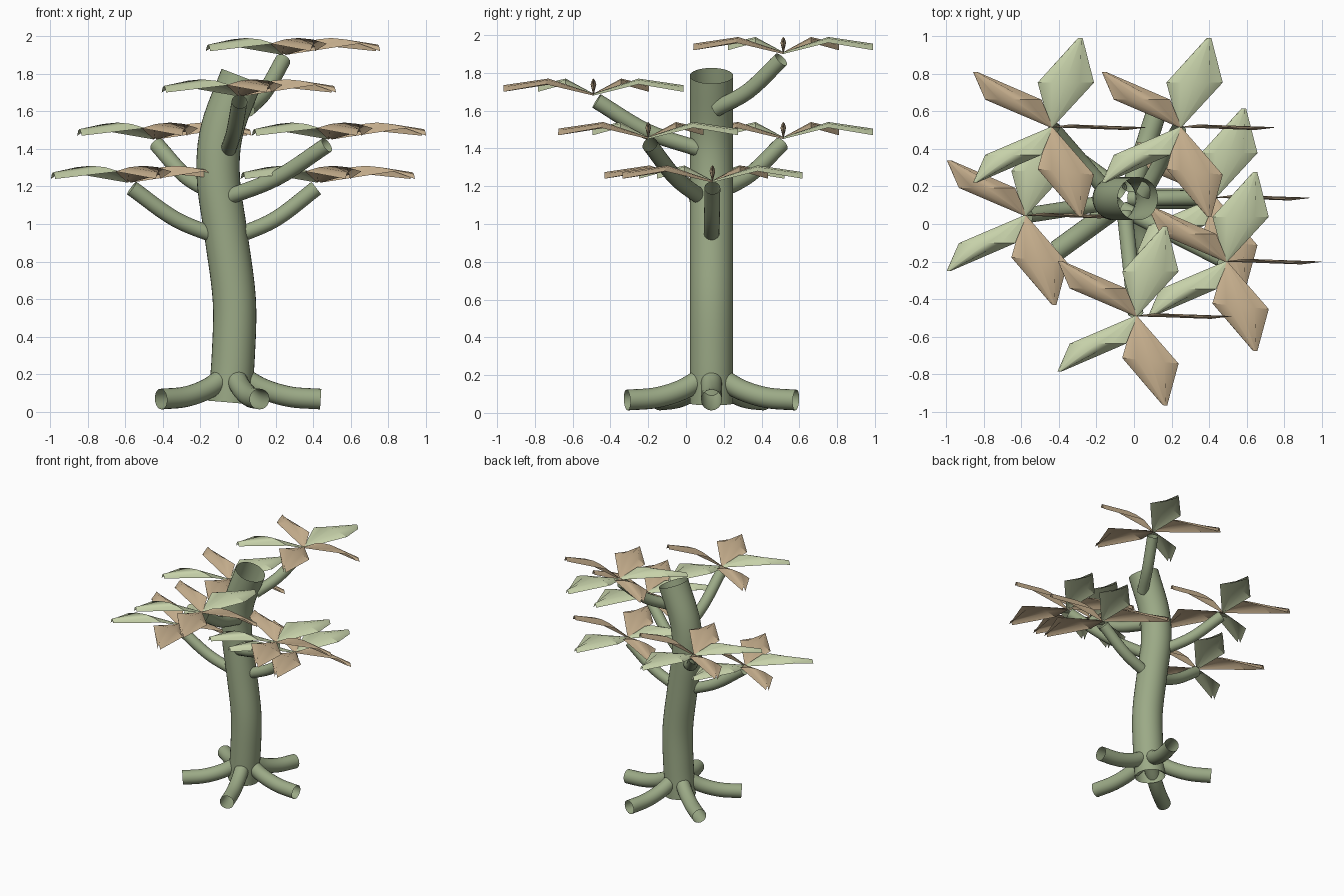
import bpy, bmesh, math
from mathutils import Vector

if "Cube" in bpy.data.objects:
    bpy.data.objects.remove(bpy.data.objects["Cube"])


def material(name, rgb):
    m = bpy.data.materials.new(name)
    m.use_nodes = True
    m.diffuse_color = (*rgb, 1)
    m.node_tree.nodes["Principled BSDF"].inputs["Base Color"].default_value = (*rgb, 1)
    return m


bark = material("bark green", (0.33, 0.40, 0.24))
pale = material("pale leaf green", (0.57, 0.64, 0.40))
tan = material("dry leaf tan", (0.57, 0.43, 0.27))


def finish(name, bm, mats, angle):
    mesh = bpy.data.meshes.new(name)
    bm.to_mesh(mesh)
    bm.free()
    for m in mats:
        mesh.materials.append(m)
    ob = bpy.data.objects.new(name, mesh)
    bpy.context.collection.objects.link(ob)
    bpy.ops.object.select_all(action='DESELECT')
    ob.select_set(True)
    bpy.context.view_layer.objects.active = ob
    bpy.ops.object.shade_smooth_by_angle(angle=math.radians(angle))
    return ob


def spline(points, steps=6):
    """Smooth path through the given points."""
    p = [Vector(q) for q in points]
    p = [2 * p[0] - p[1]] + p + [2 * p[-1] - p[-2]]
    path = []
    for a, b, c, d in zip(p, p[1:], p[2:], p[3:]):
        for i in range(steps):
            t = i / steps
            path.append(b + (c - a) * t / 2 + (2 * a - 5 * b + 4 * c - d) * t * t / 2
                        + (3 * b - a - 3 * c + d) * t ** 3 / 2)
    return path + [p[-2]]


def tube(name, points, radius, sides=20):
    """Open-ended tube along a smooth path."""
    path = spline(points)
    bm = bmesh.new()
    rings = []
    side = None
    for i, c in enumerate(path):
        tangent = (path[min(i + 1, len(path) - 1)] - path[max(i - 1, 0)]).normalized()
        if side is None:
            side = tangent.orthogonal()
        side = (side - tangent * side.dot(tangent)).normalized()
        other = tangent.cross(side)
        rings.append([bm.verts.new(c + radius * (side * math.cos(a) + other * math.sin(a)))
                      for a in (math.tau * k / sides for k in range(sides))])
    for r, s in zip(rings, rings[1:]):
        for k in range(sides):
            n = (k + 1) % sides
            bm.faces.new((r[k], r[n], s[n], s[k]))
    return finish(name, bm, [bark], 60)


# Trunk
TY = 0.135
tube("trunk", [(x, TY, z) for x, z in
               ((-0.045, 0.05), (-0.025, 0.3), (-0.02, 0.6), (-0.065, 0.95),
                (-0.105, 1.25), (-0.085, 1.5), (0.02, 1.785))], 0.115, 32)

# Roots, evenly fanned around the trunk
for i in range(5):
    a = math.tau * i / 5
    tube(f"root_{i + 1}", [(-0.03 + r * math.cos(a), TY + r * math.sin(a), z) for r, z in
                           ((0.06, 0.18), (0.17, 0.12), (0.31, 0.08), (0.47, 0.068))], 0.055)


def leaf_cluster(name, centre):
    """Five folded diamond leaves whose width always runs along x."""
    bm = bmesh.new()
    for i in range(5):
        a = math.tau * i / 5
        skew = -0.1 if i in (0, 4) else 0.0
        rows = []
        for reach, half, ridge, drop in ((0.0, 0.008, 0.0, 0.01),
                                         (0.25, 0.15, 0.08, 0.03),
                                         (0.5, 0.012, 0.045, 0.035)):
            mid = Vector(centre) + Vector((reach * math.cos(a), reach * math.sin(a), ridge))
            rows.append([bm.verts.new(mid + Vector((u * half, u * half * skew,
                                                    -drop * u * u)))
                         for u in (-1, -0.5, 0, 0.5, 1)])
        for r, s in zip(rows, rows[1:]):
            for k in range(4):
                f = bm.faces.new((r[k], r[k + 1], s[k + 1], s[k]))
                f.normal_update()
                if f.normal.z < 0:
                    f.normal_flip()
                f.material_index = 0 if i in (1, 3) else 1
    finish(name, bm, [pale, tan], 40)


# Branches, each sagging in the middle and carrying a leaf cluster
branches = {
    "low_left": ((-0.02, 0.135, 0.93), (0.43, 0.14, 1.23)),
    "low_right": ((-0.1, 0.12, 0.93), (-0.58, 0.045, 1.23)),
    "middle_left": ((-0.06, 0.08, 1.14), (0.49, -0.2, 1.46)),
    "middle_back": ((-0.14, 0.17, 1.17), (-0.44, 0.515, 1.46)),
    "high_front": ((-0.05, 0.06, 1.4), (0.01, -0.49, 1.69)),
    "high_back": ((0.05, 0.16, 1.61), (0.245, 0.515, 1.91)),
}
for name, (start, tip) in branches.items():
    s, t = Vector(start), Vector(tip)
    end = t + (s - t) * 0.03 - Vector((0, 0, 0.03))
    middle = (s + end) / 2 - Vector((0, 0, 0.035))
    tube(f"{name}_branch", [s, middle, end], 0.042)
    leaf_cluster(f"{name}_leaves", tip)
